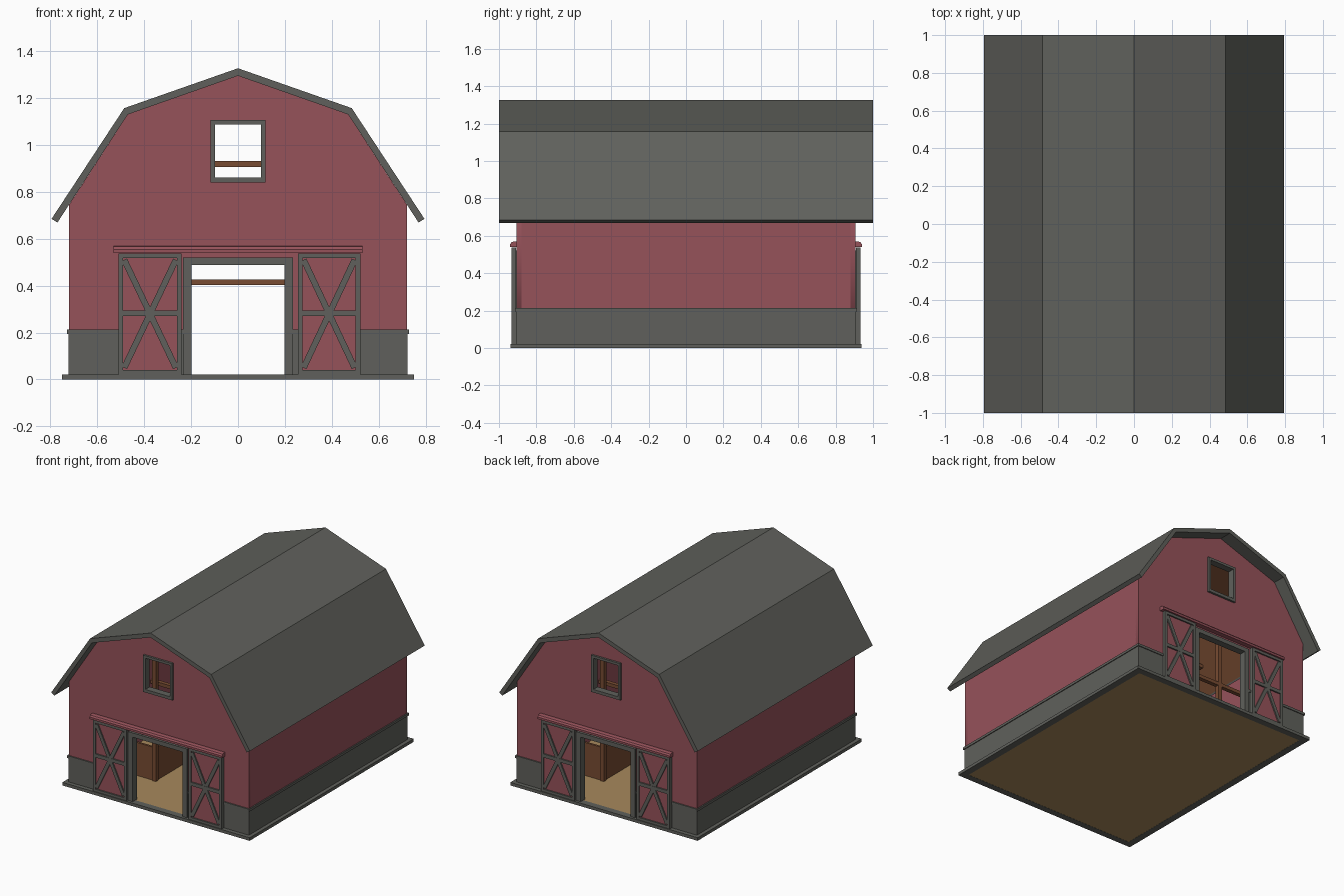
import bpy, bmesh
from mathutils import Vector

if "Cube" in bpy.data.objects:
    bpy.data.objects.remove(bpy.data.objects["Cube"])


def material(name, rgb):
    m = bpy.data.materials.new(name)
    m.diffuse_color = (*rgb, 1)
    m.use_nodes = True
    m.node_tree.nodes["Principled BSDF"].inputs["Base Color"].default_value = m.diffuse_color
    return m


RED = material("barn_red", (0.305, 0.084, 0.102))
GREY = material("slate_grey", (0.116, 0.118, 0.106))
TAN = material("straw_tan", (0.39, 0.25, 0.107))
BROWN = material("timber_brown", (0.188, 0.072, 0.032))


class Part:
    """Collects prisms into one object; turn=-1 rotates it half a turn to the back."""

    def __init__(self, name, mat, turn=1):
        self.name, self.mat, self.t, self.bm = name, mat, turn, bmesh.new()

    def prism(self, base, offset):
        off = Vector(offset)
        lo = [Vector(p) for p in base]
        rot = lambda p: (p.x * self.t, p.y * self.t, p.z)
        a = [self.bm.verts.new(rot(p)) for p in lo]
        b = [self.bm.verts.new(rot(p + off)) for p in lo]
        n = len(a)
        self.bm.faces.new(a[::-1])
        self.bm.faces.new(b)
        for i in range(n):
            self.bm.faces.new((a[i], a[(i + 1) % n], b[(i + 1) % n], b[i]))

    def box(self, x0, x1, y0, y1, z0, z1):
        self.prism([(x0, y0, z0), (x1, y0, z0), (x1, y1, z0), (x0, y1, z0)], (0, 0, z1 - z0))

    def brace(self, p, q, width, y0, y1):
        p, q = Vector((p[0], y0, p[1])), Vector((q[0], y0, q[1]))
        d = (q - p).normalized()
        s = Vector((-d.z, 0, d.x)) * width / 2
        self.prism([p + s, p - s, q - s, q + s], (0, y1 - y0, 0))

    def done(self):
        bmesh.ops.recalc_face_normals(self.bm, faces=self.bm.faces)
        me = bpy.data.meshes.new(self.name)
        self.bm.to_mesh(me)
        self.bm.free()
        me.materials.append(self.mat)
        ob = bpy.data.objects.new(self.name, me)
        bpy.context.collection.objects.link(ob)
        return ob


def rect(x0, x1, z0, z1):
    return [(x0, z0), (x1, z0), (x1, z1), (x0, z1)]


def mirrored(half):
    return half + [(-x, z) for x, z in reversed(half) if x]


# foundation rim and floor
p = Part("foundation", GREY)
for s in (-1, 1):
    p.box(-0.75, 0.75, s * 0.89, s * 0.938, 0, 0.022)
    p.box(s * 0.70, s * 0.75, -0.89, 0.89, 0, 0.022)
p.done()
p = Part("floor", TAN)
p.box(-0.70, 0.70, -0.89, 0.89, 0.001, 0.021)
p.done()

# gambrel roof, with timber lining inside
outer = [(0.795, 0.685), (0.485, 1.157), (0, 1.327)]
inner = [(0.77, 0.669), (0.47, 1.13), (0, 1.295)]
p = Part("roof", GREY)
for s in (-1, 1):
    for i in range(2):
        quad = [outer[i], outer[i + 1], inner[i + 1], inner[i]]
        p.prism([(s * x, -1, z) for x, z in quad], (0, 2, 0))
bmesh.ops.remove_doubles(p.bm, verts=p.bm.verts, dist=0.0001)
p.done()
p = Part("roof_lining", BROWN)
lining = [(0.70, 0.775), (0.468, 1.128), (0, 1.293)]
for s in (-1, 1):
    for i in range(2):
        quad = [lining[i], lining[i + 1]] + [(x, z - 0.008) for x, z in (lining[i + 1], lining[i])]
        p.prism([(s * x, -0.875, z) for x, z in quad], (0, 1.75, 0))
p.done()

# side walls
p = Part("side_walls", RED)
for s in (-1, 1):
    p.box(s * 0.69, s * 0.72, -0.88, 0.88, 0.02, 0.745)
p.done()

# grey skirting band with a raised cap strip, leaving the doorways open
p = Part("wall_skirting", GREY)
for s in (-1, 1):
    for e, z0, z1 in ((0.003, 0.02, 0.195), (0.009, 0.195, 0.213)):
        p.box(s * 0.715, s * (0.72 + e), -0.905 - e, 0.905 + e, z0, z1)
        for t in (-1, 1):
            p.box(s * 0.225, s * 0.715, t * 0.90, t * (0.905 + e), z0, z1)
p.done()

for t, end in ((1, "front"), (-1, "back")):
    # gable wall: flat filled curve with door and window holes
    cu = bpy.data.curves.new(end + "_gable_wall", "CURVE")
    cu.dimensions, cu.fill_mode, cu.extrude = "2D", "BOTH", 0.015
    shell = mirrored([(0.72, 0.02), (0.72, 0.745), (0.47, 1.13), (0, 1.295)])
    for loop in (shell, rect(-0.2, 0.2, 0.021, 0.49), rect(-0.1, 0.1, 0.86, 1.09)):
        sp = cu.splines.new("POLY")
        sp.points.add(len(loop) - 1)
        for pt, (x, z) in zip(sp.points, loop):
            pt.co = (x, z, 0, 1)
        sp.use_cyclic_u = True
    cu.materials.append(RED)
    tmp = bpy.data.objects.new("tmp", cu)
    bpy.context.collection.objects.link(tmp)
    bpy.context.view_layer.update()
    me = bpy.data.meshes.new_from_object(tmp.evaluated_get(bpy.context.evaluated_depsgraph_get()))
    bpy.data.objects.remove(tmp)
    for v in me.vertices:
        x, z, d = v.co
        v.co = (x, -t * 0.89 - d, z)
    bm = bmesh.new()
    bm.from_mesh(me)
    bmesh.ops.remove_doubles(bm, verts=bm.verts, dist=0.0001)
    bmesh.ops.recalc_face_normals(bm, faces=bm.faces)
    bm.to_mesh(me)
    bm.free()
    wall = bpy.data.objects.new(end + "_gable_wall", me)
    bpy.context.collection.objects.link(wall)

    # loft window frame
    p = Part(end + "_window_frame", GREY, t)
    for s in (-1, 1):
        p.box(s * 0.098, s * 0.117, -0.92, -0.87, 0.84, 1.106)
    p.box(-0.098, 0.098, -0.92, -0.87, 0.84, 0.862)
    p.box(-0.098, 0.098, -0.92, -0.87, 1.088, 1.106)
    p.done()

    # doorway frame
    p = Part(end + "_door_frame", GREY, t)
    for s in (-1, 1):
        p.box(s * 0.199, s * 0.235, -0.92, -0.87, 0.02, 0.52)
    p.box(-0.199, 0.199, -0.92, -0.87, 0.489, 0.52)
    p.done()

    # sliding doors: red panel, grey frame, middle rail and crossed braces
    for side, x0, x1 in (("left", -0.51, -0.24), ("right", 0.255, 0.522)):
        p = Part(f"{end}_{side}_door_panel", RED, t)
        p.box(x0 + 0.005, x1 - 0.005, -0.922, -0.91, 0.025, 0.53)
        p.done()
        p = Part(f"{end}_{side}_door_boards", GREY, t)
        p.box(x0, x0 + 0.02, -0.932, -0.908, 0.022, 0.537)
        p.box(x1 - 0.02, x1, -0.932, -0.908, 0.022, 0.537)
        for z0, z1 in ((0.022, 0.04), (0.27, 0.295), (0.518, 0.537)):
            p.box(x0 + 0.02, x1 - 0.02, -0.932, -0.908, z0, z1)
        a, b = x0 + 0.025, x1 - 0.025
        p.brace((a, 0.05), (b, 0.51), 0.026, -0.931, -0.912)
        p.brace((a, 0.51), (b, 0.05), 0.026, -0.931, -0.912)
        p.done()

    # rounded door track cover
    p = Part(end + "_door_track", RED, t)
    prof = [(-0.90, 0.54), (-0.94, 0.54), (-0.94, 0.555), (-0.932, 0.566), (-0.92, 0.57), (-0.90, 0.57)]
    p.prism([(-0.53, y, z) for y, z in prof], (1.06, 0, 0))
    p.done()

# inner timber frames: posts, tie beams and collar beams
p = Part("timber_frames", BROWN)
for y in (-0.56, 0, 0.56):
    p.box(-0.69, 0.69, y - 0.015, y + 0.015, 0.402, 0.427)
    p.box(-0.59, 0.59, y - 0.015, y + 0.015, 0.906, 0.931)
    for s in (-1, 1):
        p.box(s * 0.255, s * 0.285, y - 0.016, y + 0.016, 0.02, 0.92)
p.done()

# stall walls along the aisle
p = Part("stall_walls", BROWN)
for s in (-1, 1):
    p.box(s * 0.262, s * 0.278, -0.56, 0.56, 0.02, 0.26)
    for y in (-0.56, 0, 0.56):
        p.box(s * 0.278, s * 0.69, y - 0.008, y + 0.008, 0.02, 0.26)
p.done()
